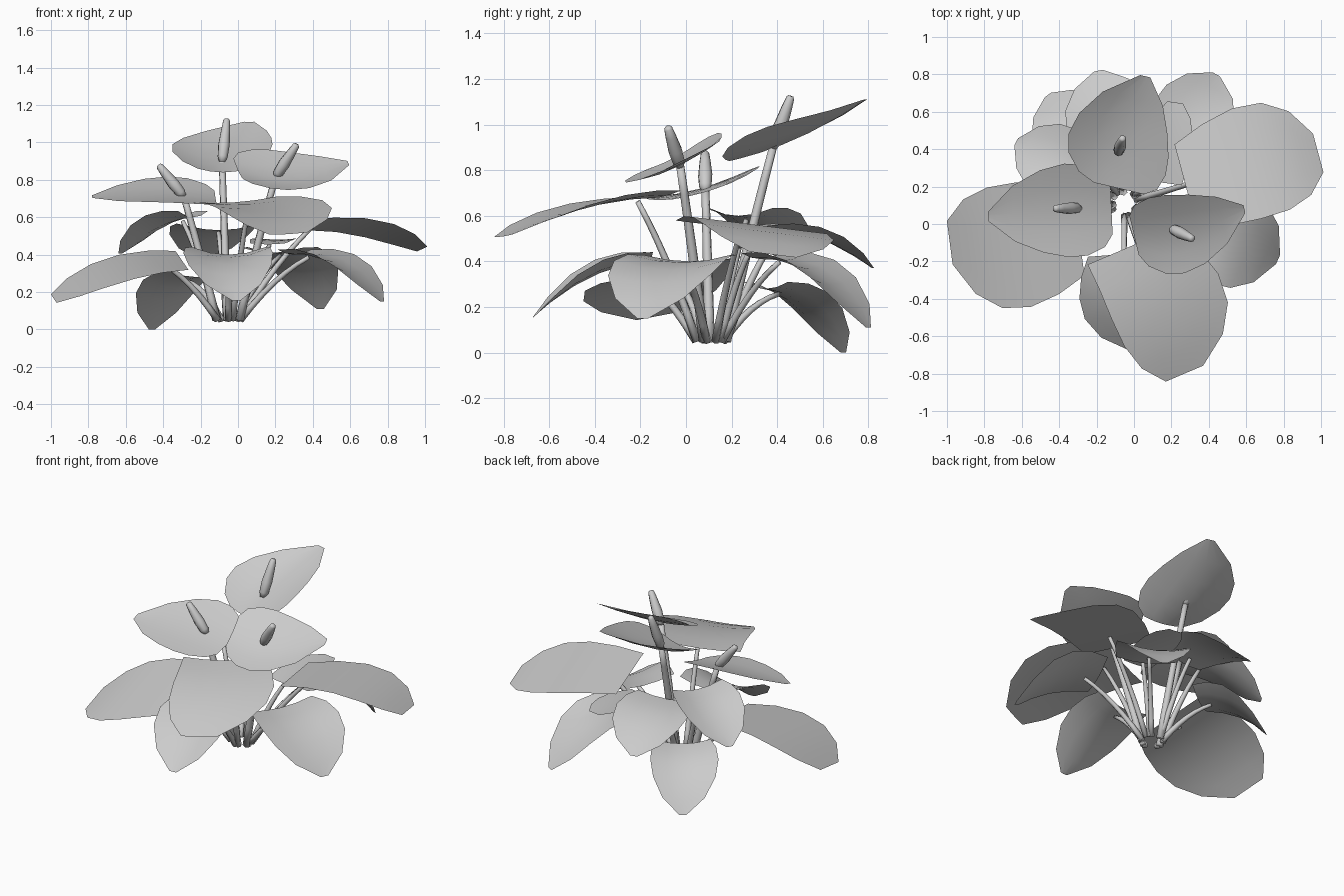
import bpy, bmesh
from math import cos, sin, atan2
from mathutils import Vector as V

if "Cube" in bpy.data.objects:
    bpy.data.objects.remove(bpy.data.objects["Cube"])

# Half-width along each blade, as (position, fraction of widest)
BROAD = [(0, .8), (.2, .92), (.42, 1), (.64, .97), (.84, .76), (1, .35)]
POINTED = [(0, .82), (.2, .95), (.42, 1), (.64, .92), (.85, .62), (1, .1)]
SPATHE = [(0, .5), (.07, .78), (.22, .97), (.38, 1), (.58, .88), (.8, .6), (1, .1)]
CROWN = V((-.05, .11, .05))


def through(a, b, c, t):
    """Point on the parabola through a (t=0), b (t=.5) and c (t=1)."""
    return a * (2 * t - 1) * (t - 1) + b * 4 * t * (1 - t) + c * t * (2 * t - 1)


def blade(name, base, mid, tip, half, profile, roll, cup):
    """Thin curved sheet; roll tilts it sideways, cup lifts both edges."""
    base, mid, tip = V(base), V(mid), V(tip)
    head = (tip - base).to_2d().normalized()
    side = V((head.y, -head.x, roll))
    bm = bmesh.new()
    rows = []
    for t, w in profile:
        p = through(base, mid, tip, t)
        rows.append([bm.verts.new(p + side * (u * w * half) + V((0, 0, cup * (u * w) ** 2)))
                     for u in (-1, -.5, 0, .5, 1)])
    for r, s in zip(rows, rows[1:]):
        for i in range(4):
            bm.faces.new((r[i], r[i + 1], s[i + 1], s[i]))
    bmesh.ops.recalc_face_normals(bm, faces=bm.faces)
    if sum(f.normal.z for f in bm.faces) < 0:
        bmesh.ops.reverse_faces(bm, faces=bm.faces)
    finish(name, bm)


def finish(name, bm):
    me = bpy.data.meshes.new(name)
    bm.to_mesh(me)
    bm.free()
    for p in me.polygons:
        p.use_smooth = True
    bpy.context.collection.objects.link(bpy.data.objects.new(name, me))


def tube(name, points, radii, sides=6):
    """Capped tube swept along a path."""
    bm = bmesh.new()
    rings = []
    for i, (p, r) in enumerate(zip(points, radii)):
        d = (points[min(i + 1, len(points) - 1)] - points[max(i - 1, 0)]).normalized()
        x = d.cross(V((.3, 1, 0))).normalized()
        y = d.cross(x)
        rings.append([bm.verts.new(p + (x * cos(k * 6.28319 / sides) + y * sin(k * 6.28319 / sides)) * r)
                      for k in range(sides)])
    for a, b in zip(rings, rings[1:]):
        for k in range(sides):
            bm.faces.new((a[k], a[(k + 1) % sides], b[(k + 1) % sides], b[k]))
    bm.faces.new(rings[0])
    bm.faces.new(rings[-1])
    bmesh.ops.recalc_face_normals(bm, faces=bm.faces)
    finish(name, bm)


def stalk(name, end, r0, r1, arch):
    """Stalk rising from the crown to its blade."""
    a = atan2(end.y - CROWN.y, end.x - CROWN.x)
    start = CROWN + V((cos(a) * .065, sin(a) * .065, 0))
    mid = (start + end) / 2 + V((0, 0, arch))
    n = 6
    tube(name, [through(start, mid, end, i / n) for i in range(n + 1)],
         [r0 + (r1 - r0) * i / n for i in range(n + 1)])


# Leaves: base, middle, tip, half-width, roll, cup, outline
leaves = [
    ((.28, .19, .55), (.66, .34, .55), (.985, .38, .43), .305, .12, .0, BROAD),
    ((-.02, -.12, .68), (.19, -.44, .635), (.27, -.80, .51), .31, -.06, .025, BROAD),
    ((-.3, -.01, .37), (-.65, -.12, .32), (-.985, -.1, .165), .335, .19, .0, BROAD),
    ((-.05, -.16, .40), (-.05, -.42, .33), (-.01, -.67, .155), .24, 0, .06, POINTED),
    ((.3, .02, .40), (.55, -.09, .345), (.77, -.19, .15), .265, 0, .04, POINTED),
    ((-.22, .35, .28), (-.36, .53, .2), (-.46, .69, .0), .205, 0, .045, POINTED),
    ((-.09, .32, .53), (-.14, .58, .50), (-.19, .82, .37), .235, 0, .04, POINTED),
    ((.18, .33, .41), (.32, .58, .345), (.44, .80, .11), .225, 0, .04, POINTED),
    ((-.24, .23, .60), (-.43, .34, .545), (-.63, .44, .405), .205, 0, .05, POINTED),
    ((.16, .22, .455), (.19, .43, .475), (.22, .65, .48), .12, 0, .01, BROAD),
]
for i, (b, m, t, half, roll, cup, outline) in enumerate(leaves, 1):
    blade(f"leaf_{i}", b, m, t, half, outline, roll, cup)
    stalk(f"leaf_stalk_{i}", through(V(b), V(m), V(t), .15) - V((0, 0, .012)), .019, .012, .035)

# Flowers: spathe base, middle, tip, half-width, roll, cup, spadix base, spadix tip
flowers = [
    ((-.08, .19, .84), (-.07, .49, .94), (.06, .79, 1.11), .275, 0, .08,
     (-.085, .38, .895), (-.06, .46, 1.125)),
    ((-.12, .07, .70), (-.44, .07, .72), (-.78, .04, .71), .25, .28, .03,
     (-.29, .085, .71), (-.425, .083, .88)),
    ((0, -.06, .85), (.29, -.04, .815), (.59, .08, .89), .215, -.5, .04,
     (.2, -.025, .815), (.315, -.08, .99)),
]
for i, (b, m, t, half, roll, cup, s0, s1) in enumerate(flowers, 1):
    blade(f"spathe_{i}", b, m, t, half, SPATHE, roll, cup)
    s0, s1 = V(s0), V(s1)
    stalk(f"flower_stalk_{i}", s0, .024, .018, .015)
    tube(f"spadix_{i}", [s0.lerp(s1, k) for k in (0, .12, .4, .75, .96, 1)],
         [.016, .028, .032, .025, .019, .012], 8)
